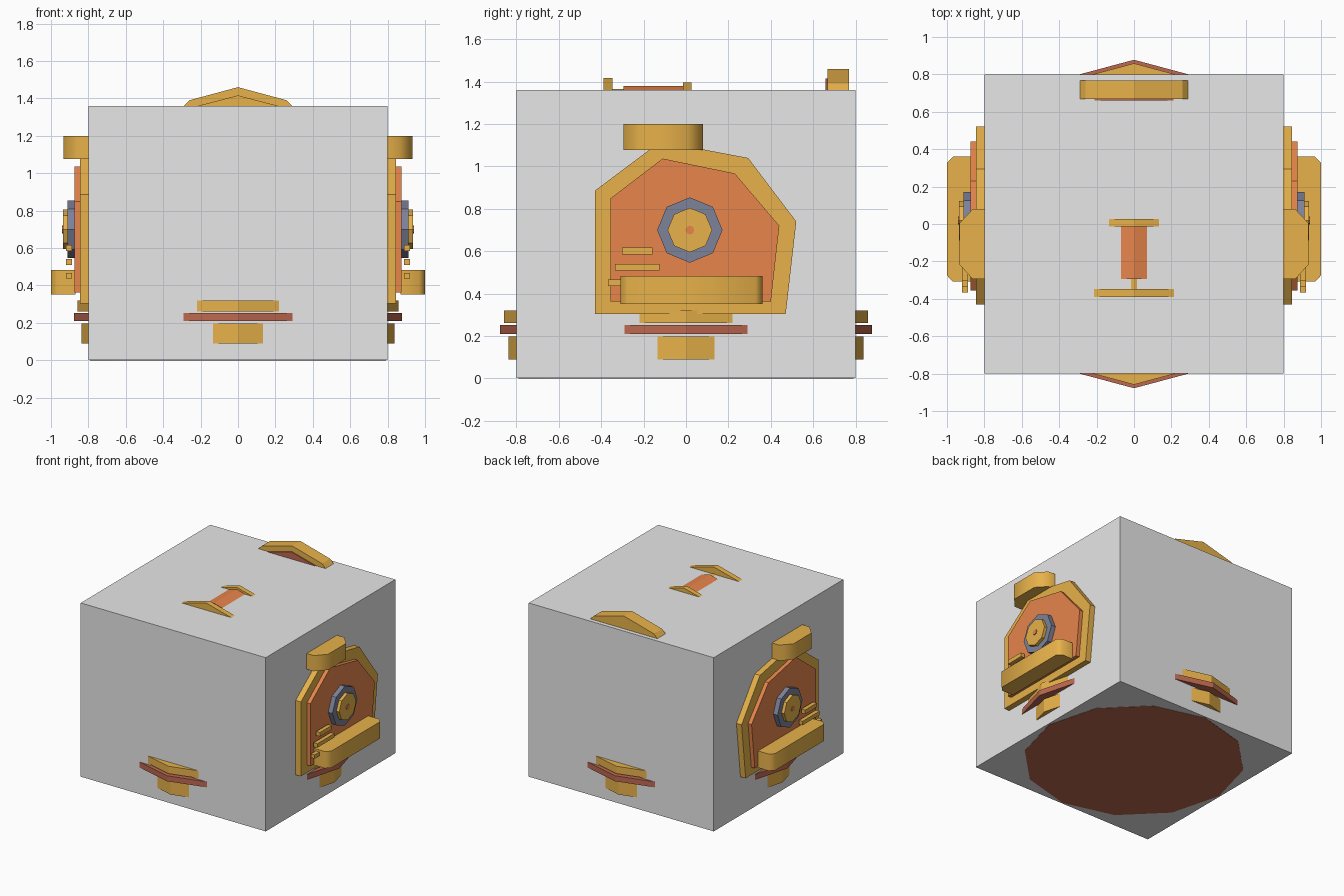
import bpy, bmesh, math

if "Cube" in bpy.data.objects:
    bpy.data.objects.remove(bpy.data.objects["Cube"])


def srgb(r, g, b):
    return tuple(((c / 255 + 0.055) / 1.055) ** 2.4 for c in (r, g, b)) + (1.0,)


def material(name, rgb):
    m = bpy.data.materials.new(name)
    m.diffuse_color = srgb(*rgb)
    m.use_nodes = True
    m.node_tree.nodes["Principled BSDF"].inputs["Base Color"].default_value = m.diffuse_color
    return m


GREY = material("light_grey", (231, 231, 231))
GOLD = material("gold", (232, 178, 74))
ORANGE = material("orange", (231, 133, 75))
BROWN = material("red_brown", (188, 104, 79))
STEEL = material("blue_grey", (125, 130, 154))


def prism(name, pts, axis, a, b, mat, smooth=False):
    """Extrude a 2D outline along an axis; outline is (y,z), (x,z) or (x,y)."""
    place = {"x": lambda p, t: (t, p[0], p[1]),
             "y": lambda p, t: (p[0], t, p[1]),
             "z": lambda p, t: (p[0], p[1], t)}[axis]
    bm = bmesh.new()
    lo = [bm.verts.new(place(p, a)) for p in pts]
    hi = [bm.verts.new(place(p, b)) for p in pts]
    bm.faces.new(lo)
    bm.faces.new(hi)
    n = len(pts)
    for i in range(n):
        j = (i + 1) % n
        bm.faces.new((lo[i], lo[j], hi[j], hi[i]))
    bmesh.ops.recalc_face_normals(bm, faces=bm.faces)
    me = bpy.data.meshes.new(name)
    bm.to_mesh(me)
    bm.free()
    me.materials.append(mat)
    ob = bpy.data.objects.new(name, me)
    bpy.context.collection.objects.link(ob)
    if smooth:
        bpy.ops.object.select_all(action="DESELECT")
        ob.select_set(True)
        bpy.context.view_layer.objects.active = ob
        bpy.ops.object.shade_smooth_by_angle(angle=math.radians(50))
    return ob


def ngon(n, r, cx=0.0, cy=0.0):
    return [(cx + r * math.cos(2 * math.pi * i / n),
             cy + r * math.sin(2 * math.pi * i / n)) for i in range(n)]


def rect(x0, x1, y0, y1):
    return [(x0, y0), (x1, y0), (x1, y1), (x0, y1)]


def gable(half, top, base=1.35):
    """Low roof-shaped outline that meets the lid at +-half."""
    return [(-half, base), (-half, 1.36), (0, top), (half, 1.36), (half, base)]


# Main box and the disc showing on its underside
prism("box_body", rect(-0.8, 0.8, -0.8, 0.8), "z", 0.002, 1.36, GREY)
prism("base_disc", ngon(12, 0.79), "z", 0.0, 0.01, BROWN)

# Twelve-sided rings whose corners poke through the four walls
prism("lower_ring", ngon(12, 0.836), "z", 0.09, 0.197, GOLD)
prism("middle_ring", ngon(12, 0.878), "z", 0.21, 0.253, BROWN)
prism("upper_ring", ngon(12, 0.859), "z", 0.262, 0.32, GOLD)

# Ridges on the lid
crest = [(-0.30, 1.35), (-0.26, 1.39), (0, 1.46), (0.26, 1.39), (0.30, 1.35)]
prism("rear_crest", crest, "y", 0.667, 0.768, GOLD)
prism("rear_crest_inlay", gable(0.21, 1.415), "y", 0.659, 0.667, BROWN)
prism("front_ridge", gable(0.215, 1.416), "y", -0.39, -0.347, GOLD)
prism("ridge_stem", gable(0.016, 1.365), "y", -0.347, -0.295, GOLD)
prism("ridge_strip", gable(0.07, 1.379), "y", -0.295, -0.013, ORANGE)
prism("middle_ridge", gable(0.135, 1.395), "y", -0.013, 0.026, GOLD)

# Side assemblies, mirrored left and right
outer = [(-0.43, 0.303), (-0.43, 0.885), (-0.12, 1.118), (0.293, 1.04),
         (0.52, 0.74), (0.47, 0.303)]
inner = [(-0.355, 0.362), (-0.355, 0.85), (-0.11, 1.037), (0.23, 0.967),
         (0.44, 0.72), (0.40, 0.362)]
cap = [(0.78, -0.295), (0.862, -0.295), (0.932, -0.218), (0.932, 0.005),
       (0.862, 0.08), (0.78, 0.08)]
bar = [(0.87, -0.308), (0.968, -0.308), (1.0, -0.275), (1.0, 0.328),
       (0.968, 0.36), (0.87, 0.36)]
slats = [(-0.302, -0.157, 0.585, 0.617), (-0.335, -0.125, 0.51, 0.541),
         (-0.367, -0.10, 0.437, 0.467)]
for side, s in (("right", 1), ("left", -1)):
    prism(side + "_outer_plate", outer, "x", s * 0.78, s * 0.845, GOLD)
    prism(side + "_inner_plate", inner, "x", s * 0.845, s * 0.875, ORANGE)
    prism(side + "_hub_ring", ngon(8, 0.154, 0.018, 0.70), "x", s * 0.875, s * 0.912, STEEL)
    prism(side + "_hub_cap", ngon(8, 0.105, 0.018, 0.70), "x", s * 0.912, s * 0.936, GOLD)
    prism(side + "_hub_rivet", ngon(8, 0.021, 0.018, 0.70), "x", s * 0.936, s * 0.941, ORANGE)
    prism(side + "_top_cap", [(s * x, y) for x, y in cap], "z", 1.077, 1.20, GOLD, True)
    prism(side + "_lower_bar", [(s * x, y) for x, y in bar], "z", 0.352, 0.483, GOLD, True)
    for i, r in enumerate(slats):
        prism(f"{side}_slat_{i + 1}", rect(*r), "x", s * 0.888, s * 0.92, GOLD)
